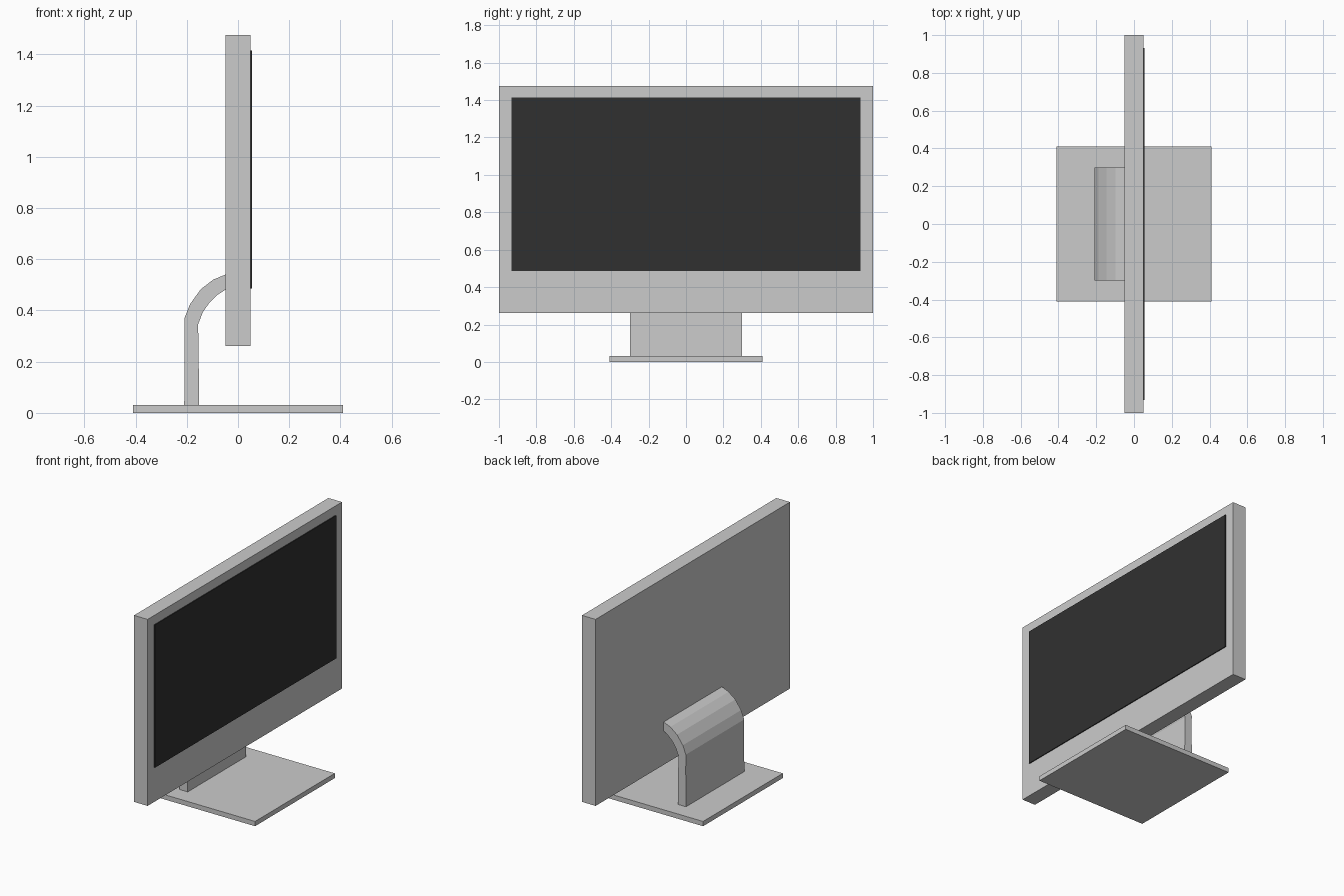
import bpy, bmesh

if "Cube" in bpy.data.objects:
    bpy.data.objects.remove(bpy.data.objects["Cube"])

black = bpy.data.materials.new("screen_black")
black.diffuse_color = (0.03, 0.03, 0.03, 1)
black.use_nodes = True
black.node_tree.nodes["Principled BSDF"].inputs["Base Color"].default_value = black.diffuse_color


def make_object(name, bm, material=None):
    bmesh.ops.recalc_face_normals(bm, faces=bm.faces)
    mesh = bpy.data.meshes.new(name)
    bm.to_mesh(mesh)
    bm.free()
    obj = bpy.data.objects.new(name, mesh)
    bpy.context.collection.objects.link(obj)
    if material:
        mesh.materials.append(material)
    return obj


def box(name, lo, hi, material=None):
    bm = bmesh.new()
    bmesh.ops.create_cube(bm, size=1)
    for v in bm.verts:
        v.co = [(a + b) / 2 + c * (b - a) for a, b, c in zip(lo, hi, v.co)]
    return make_object(name, bm, material)


def extrude_along_y(name, profile, half_width):
    bm = bmesh.new()
    face = bm.faces.new([bm.verts.new((x, -half_width, z)) for x, z in profile])
    result = bmesh.ops.extrude_face_region(bm, geom=[face])
    verts = [g for g in result["geom"] if isinstance(g, bmesh.types.BMVert)]
    bmesh.ops.translate(bm, verts=verts, vec=(0, 2 * half_width, 0))
    # the extrusion may drop the starting cap
    edges = [e for e in bm.edges if e.is_boundary]
    if edges:
        bmesh.ops.holes_fill(bm, edges=edges)
    return make_object(name, bm)


# Base plate
box("base", (-0.41, -0.41, 0), (0.41, 0.41, 0.031))

# Display housing and slightly raised dark screen
box("housing", (-0.049, -1, 0.261), (0.049, 1, 1.475))
box("screen", (0.045, -0.932, 0.485), (0.055, 0.932, 1.415), black)

# Curved stand, side profile (x, z) swept across the width
outer = [(-0.21, 0.03), (-0.208, 0.27), (-0.209, 0.37), (-0.187, 0.425),
         (-0.145, 0.483), (-0.097, 0.52), (-0.047, 0.541)]
inner = [(-0.152, 0.03), (-0.154, 0.26), (-0.156, 0.345), (-0.138, 0.392),
         (-0.112, 0.43), (-0.08, 0.461), (-0.047, 0.482)]
extrude_along_y("stand", outer + inner[::-1], 0.3)
